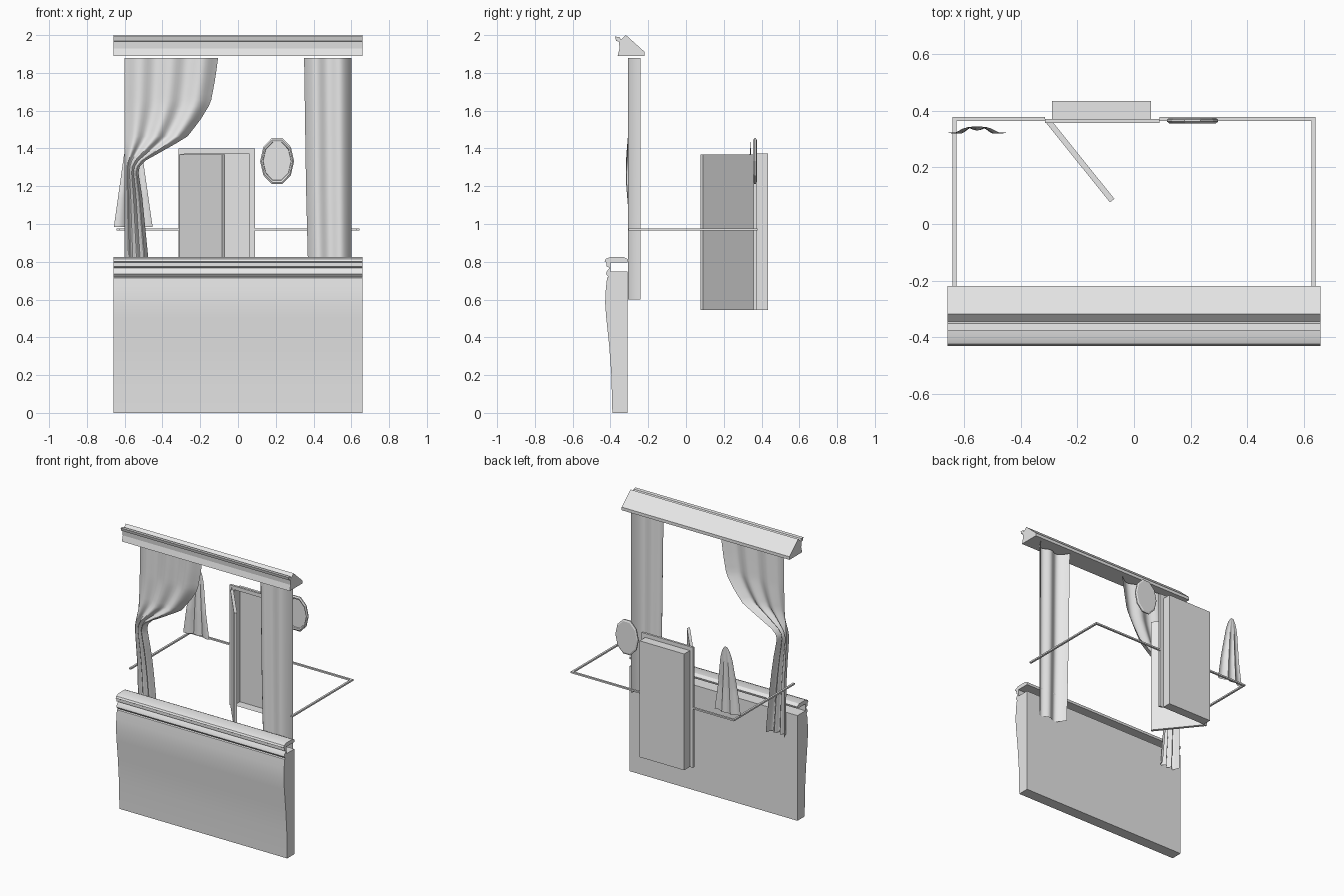
import bpy, bmesh, math
from mathutils import Matrix, Vector

cube = bpy.data.objects.get("Cube")
if cube:
    bpy.data.objects.remove(cube)

grey = bpy.data.materials.new("plain_grey")
grey.use_nodes = True
grey.diffuse_color = (0.8, 0.8, 0.8, 1)
grey.node_tree.nodes["Principled BSDF"].inputs["Base Color"].default_value = (0.8, 0.8, 0.8, 1)


def finish(name, bm, smooth=None, recalc=True):
    if recalc:
        bmesh.ops.recalc_face_normals(bm, faces=bm.faces)
    mesh = bpy.data.meshes.new(name)
    bm.to_mesh(mesh)
    bm.free()
    mesh.materials.append(grey)
    ob = bpy.data.objects.new(name, mesh)
    bpy.context.collection.objects.link(ob)
    if smooth:
        bpy.ops.object.select_all(action='DESELECT')
        bpy.context.view_layer.objects.active = ob
        ob.select_set(True)
        bpy.ops.object.shade_smooth_by_angle(angle=math.radians(smooth))
    return ob


def prism(name, profile, axis, lo, hi, smooth=None):
    """Extrude a closed outline of the two other axes along x or y."""
    bm = bmesh.new()
    put = (lambda a, b: (lo, a, b)) if axis == 'x' else (lambda a, b: (a, lo, b))
    face = bm.faces.new([bm.verts.new(put(a, b)) for a, b in profile])
    ext = bmesh.ops.extrude_face_region(bm, geom=[face])
    move = Vector((hi - lo, 0, 0)) if axis == 'x' else Vector((0, hi - lo, 0))
    bmesh.ops.translate(bm, vec=move, verts=[v for v in ext['geom'] if isinstance(v, bmesh.types.BMVert)])
    return finish(name, bm, smooth)


def box(name, lo, hi, open_front=False):
    bm = bmesh.new()
    bmesh.ops.create_cube(bm, size=1)
    for v in bm.verts:
        v.co = [lo[i] if v.co[i] < 0 else hi[i] for i in range(3)]
    bm.normal_update()
    if open_front:
        bmesh.ops.delete(bm, geom=[f for f in bm.faces if f.normal.y < -0.9], context='FACES')
    return finish(name, bm)


def lerp_rows(rows, z):
    """Interpolate (z, left, right, ...) rows listed from top to bottom."""
    for a, b in zip(rows, rows[1:]):
        if z >= b[0]:
            t = (a[0] - z) / (a[0] - b[0])
            return [p + (q - p) * t for p, q in zip(a[1:], b[1:])]
    return rows[-1][1:]


def cloth(name, rows, fold, columns=32, steps=28):
    """Hanging sheet between left and right edges, with fold(u, z) giving y."""
    bm = bmesh.new()
    top, bottom = rows[0][0], rows[-1][0]
    grid = []
    for j in range(steps + 1):
        z = top + (bottom - top) * j / steps
        left, right = lerp_rows(rows, z)[:2]
        grid.append([bm.verts.new((left + (right - left) * i / columns, fold(i / columns, z), z))
                     for i in range(columns + 1)])
    for a, b in zip(grid, grid[1:]):
        for i in range(columns):
            bm.faces.new((a[i], b[i], b[i + 1], a[i + 1]))
    return finish(name, bm, 50, recalc=False)


# Counter: bulging front, moulded edge and an overhanging top with an open slot
counter = [(-0.31, 0), (-0.39, 0), (-0.395, 0.2), (-0.407, 0.36), (-0.422, 0.5), (-0.428, 0.58),
           (-0.425, 0.65), (-0.418, 0.715), (-0.41, 0.72), (-0.423, 0.735), (-0.42, 0.748),
           (-0.405, 0.768), (-0.42, 0.775), (-0.42, 0.795), (-0.432, 0.802), (-0.425, 0.815),
           (-0.40, 0.825), (-0.33, 0.825), (-0.305, 0.812), (-0.31, 0.797), (-0.40, 0.797),
           (-0.40, 0.748), (-0.31, 0.748)]
prism("counter", counter, 'x', -0.66, 0.66, 25)

# Cornice above the opening
cornice = [(-0.22, 1.89), (-0.22, 1.912), (-0.318, 2.0), (-0.345, 1.975), (-0.352, 1.99),
           (-0.376, 1.992), (-0.37, 1.97), (-0.355, 1.965), (-0.352, 1.93), (-0.362, 1.89)]
prism("cornice", cornice, 'x', -0.66, 0.66)

# Straight curtain, its edges turned back
def straight_fold(u, z):
    edge = 0.045 * abs(2 * u - 1) ** 6
    return -0.297 + edge + 0.011 * math.cos(u * 4 * math.pi)

cloth("left_curtain", [(1.88, 0.35, 0.6), (1.2, 0.36, 0.6), (0.6, 0.375, 0.6)], straight_fold)

# Tied-back curtain, gathered at the waist
def gathered_fold(u, z):
    tight = math.exp(-((z - 1.28) / 0.2) ** 2)
    return -0.285 - 0.02 * tight + 0.014 * math.cos(u * 6 * math.pi) + 0.025 * abs(2 * u - 1) ** 6

cloth("right_curtain", [(1.88, -0.6, -0.105), (1.76, -0.6, -0.122), (1.64, -0.6, -0.145),
                        (1.55, -0.6, -0.2), (1.46, -0.6, -0.27), (1.38, -0.6, -0.41),
                        (1.33, -0.6, -0.5), (1.29, -0.6, -0.53), (1.15, -0.6, -0.508),
                        (0.82, -0.6, -0.475), (0.6, -0.6, -0.455)], gathered_fold, steps=40)

# Pointed hanging cloth at the back
def cloth_fold(u, z):
    depth = min(1, (1.46 - z) / 0.3)
    return 0.345 - 0.022 * depth * abs(2 * u - 1) ** 2 - 0.014 * depth * abs(math.sin(u * 3 * math.pi))

cloth("hanging_cloth", [(1.46, -0.565, -0.545), (1.43, -0.585, -0.525), (1.37, -0.603, -0.507),
                        (1.25, -0.62, -0.49), (0.985, -0.657, -0.452)], cloth_fold, columns=24)

# Thin rails around the room, broken by the cupboard
for side, name in ((-1, "right"), (1, "left")):
    ends = sorted((side * 0.628, side * 0.642))
    box(name + "_side_rail", (ends[0], -0.305, 0.965), (ends[1], 0.378, 0.976))
box("back_rail_right", (-0.64, 0.364, 0.965), (-0.315, 0.378, 0.976))
box("back_rail_left", (0.09, 0.364, 0.965), (0.64, 0.378, 0.976))

# Cupboard recess, stepped frame and open door
box("cupboard_recess", (-0.29, 0.37, 0.545), (0.06, 0.435, 1.372), open_front=True)

def frame(name, x0, x1, top, width, y0, y1):
    outline = [(x0, 0.545), (x0, top), (x1, top), (x1, 0.545), (x1 - width, 0.545),
               (x1 - width, top - width), (x0 + width, top - width), (x0 + width, 0.545)]
    prism(name, outline, 'y', y0, y1)

frame("frame_outer", -0.315, 0.09, 1.4, 0.015, 0.357, 0.372)
frame("frame_inner", -0.3, 0.075, 1.385, 0.015, 0.363, 0.372)

door = box("cupboard_door", (0, -0.01, 0.545), (0.362, 0.01, 1.367))
door.data.transform(Matrix.Translation((-0.304, 0.365, 0)) @ Matrix.Rotation(math.atan2(-0.28, 0.225), 4, 'Z'))

# Ten-sided oval mirror with a bevelled rim
def ring(bm, scale, y):
    return [bm.verts.new((0.207 + 0.09 * scale * math.cos(i * math.pi / 5), y,
                          1.333 + 0.128 * scale * math.sin(i * math.pi / 5))) for i in range(10)]

bm = bmesh.new()
rings = [ring(bm, s, y) for s, y in ((0.82, 0.366), (0.84, 0.358), (0.92, 0.356), (1, 0.362), (1, 0.37), (0.9, 0.375))]
for a, b in zip(rings, rings[1:]):
    for i in range(10):
        k = (i + 1) % 10
        bm.faces.new((a[i], a[k], b[k], b[i]))
bm.faces.new(rings[0])
bm.faces.new(rings[-1])
finish("wall_mirror", bm)
